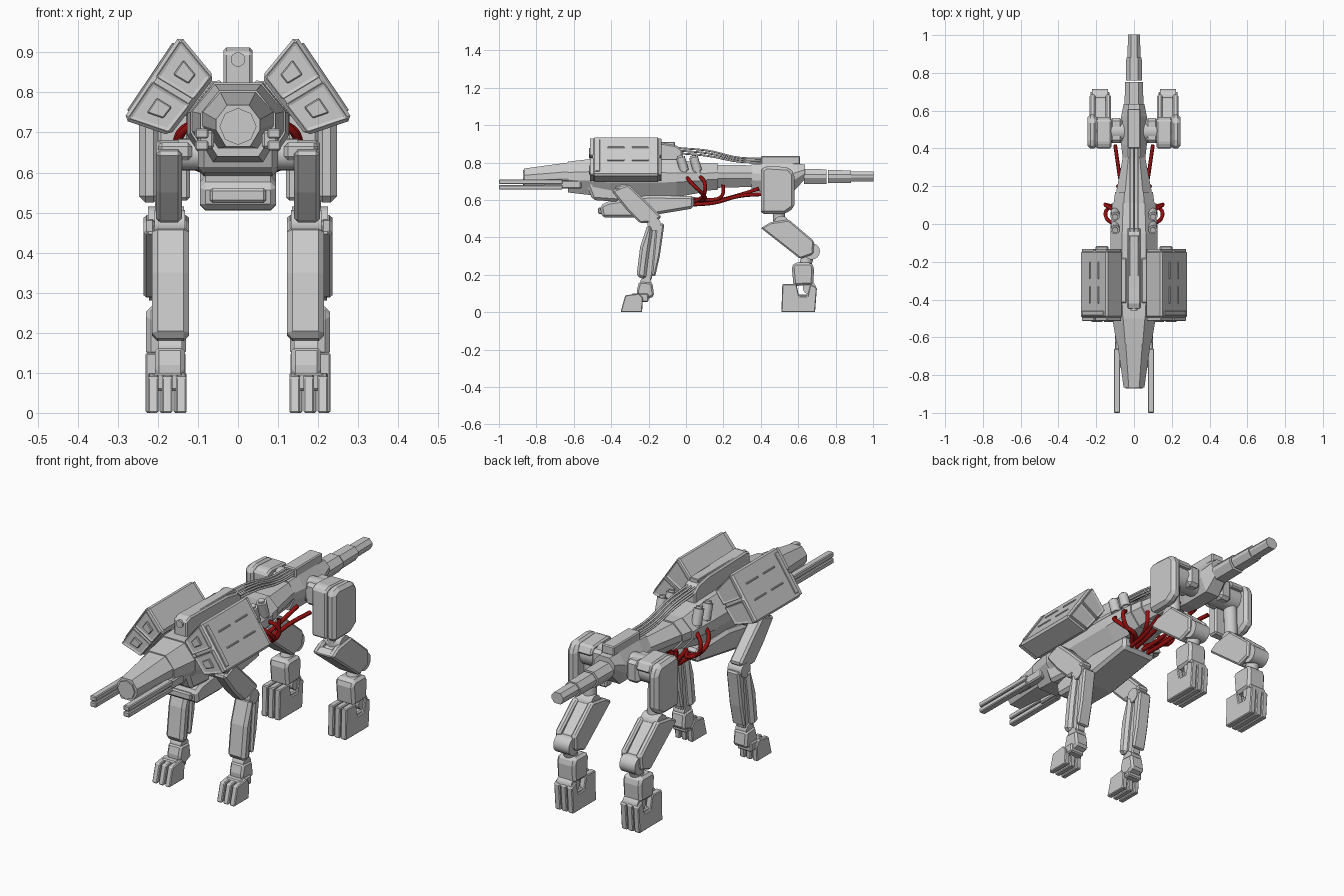
import bpy, bmesh, math
from mathutils import Vector

cube = bpy.data.objects.get("Cube")
if cube:
    bpy.data.objects.remove(cube)


def material(name, rgb):
    m = bpy.data.materials.new(name)
    m.use_nodes = True
    m.diffuse_color = (*rgb, 1)
    m.node_tree.nodes["Principled BSDF"].inputs["Base Color"].default_value = (*rgb, 1)
    return m


GREY = material("armour grey", (0.6, 0.6, 0.6))
RED = material("hose red", (0.3, 0.005, 0.005))


def finish(name, bm, bevel=0, mirror=False, mat=GREY, smooth=False):
    bmesh.ops.recalc_face_normals(bm, faces=bm.faces)
    me = bpy.data.meshes.new(name)
    bm.to_mesh(me)
    bm.free()
    me.materials.append(mat)
    ob = bpy.data.objects.new(name, me)
    bpy.context.collection.objects.link(ob)
    if smooth:
        me.shade_smooth()
        me.set_sharp_from_angle(angle=math.radians(35))
    if bevel:
        b = ob.modifiers.new("bevel", "BEVEL")
        b.width, b.segments = bevel, 1
    if mirror:
        ob.modifiers.new("mirror", "MIRROR")
    return ob


def prism(name, pts, axis, a, b, bevel=0.006, mirror=True, inset=0):
    """Extrude a profile: (y, z) along x, or (x, z) along y."""
    bm = bmesh.new()
    place = (lambda p, t: (t, *p)) if axis == "x" else (lambda p, t: (p[0], t, p[1]))
    ends = [[bm.verts.new(place(p, t)) for p in pts] for t in (a, b)]
    caps = [bm.faces.new(e) for e in ends]
    for i in range(len(pts)):
        j = (i + 1) % len(pts)
        bm.faces.new((ends[0][i], ends[0][j], ends[1][j], ends[1][i]))
    bmesh.ops.recalc_face_normals(bm, faces=bm.faces)
    if inset:
        bmesh.ops.inset_individual(bm, faces=caps, thickness=inset, depth=-0.006)
    return finish(name, bm, bevel, mirror)


def box(name, x, y, z, bevel=0.006, mirror=True):
    return prism(name, [(y[0], z[0]), (y[1], z[0]), (y[1], z[1]), (y[0], z[1])],
                 "x", *x, bevel, mirror)


def loft(name, sections, bevel=0):
    """Eight-sided hull; each section is y, bottom, top, half width."""
    bm = bmesh.new()
    rings = []
    for y, lo, hi, w in sections:
        half = [(0.55, 0), (1, 0.4), (1, 0.65), (0.5, 1)]
        ring = [(s * w, lo + (hi - lo) * t) for s, t in half]
        ring += [(-x, z) for x, z in reversed(ring)]
        rings.append([bm.verts.new((x, y, z)) for x, z in ring])
    for r, q in zip(rings, rings[1:]):
        for i in range(8):
            j = (i + 1) % 8
            bm.faces.new((r[i], r[j], q[j], q[i]))
    bm.faces.new(rings[0])
    bm.faces.new(rings[-1])
    return finish(name, bm, bevel)


def rod(name, p, q, r, r2=None, sides=16, mirror=True):
    p, q = Vector(p), Vector(q)
    bm = bmesh.new()
    bmesh.ops.create_cone(bm, cap_ends=True, segments=sides, radius1=r,
                          radius2=r2 or r, depth=(q - p).length)
    rot = Vector((0, 0, 1)).rotation_difference(q - p)
    for v in bm.verts:
        v.co = rot @ v.co + (p + q) / 2
    return finish(name, bm, 0, mirror, smooth=True)


def hose(name, pts, r, mat, mirror=True):
    cu = bpy.data.curves.new(name, "CURVE")
    cu.dimensions = "3D"
    cu.bevel_depth, cu.bevel_resolution, cu.resolution_u = r, 2, 6
    sp = cu.splines.new("BEZIER")
    sp.bezier_points.add(len(pts) - 1)
    for bp, p in zip(sp.bezier_points, pts):
        bp.co = p
        bp.handle_left_type = bp.handle_right_type = "AUTO"
    cu.use_fill_caps = True
    cu.materials.append(mat)
    ob = bpy.data.objects.new(name, cu)
    bpy.context.collection.objects.link(ob)
    if mirror:
        ob.modifiers.new("mirror", "MIRROR")


# Head, trunk, waist and pelvis
loft("snout", [(-.865, .665, .768, .055), (-.63, .66, .80, .088)])
rod("snout_sensor", (0, -.872, .715), (0, -.86, .715), .046, sides=8, mirror=False)
loft("neck", [(-.63, .64, .805, .093), (-.5, .625, .82, .115)])
loft("trunk", [(-.5, .615, .825, .118), (-.4, .605, .825, .127), (-.05, .615, .815, .125),
               (.11, .645, .795, .115)])
loft("waist_collar", [(.11, .65, .795, .108), (.17, .655, .795, .1)])
loft("waist", [(.17, .665, .788, .094), (.36, .67, .785, .058)])
loft("pelvis", [(.35, .65, .79, .06), (.42, .64, .795, .068), (.57, .64, .795, .068),
                (.635, .71, .79, .055)])
prism("chest_guard", [(-.54, .7), (-.5, .60), (-.36, .59), (-.34, .66), (-.4, .74)],
      "x", -.1, .1, .015, False)
prism("belly_pack", [(-.46, .57), (-.45, .507), (-.26, .505), (.04, .555), (.045, .62),
                     (-.2, .625), (-.42, .59)], "x", -.095, .095, .014, False)
box("belly_plate", (-.07, .07), (-.47, -.44), (.525, .56), .006, False)

# Cheek guns
box("gun_barrel_upper", (.074, .107), (-1, -.66), (.685, .71), .004)
box("gun_barrel_lower", (.074, .107), (-1, -.66), (.655, .68), .004)
box("gun_receiver", (.06, .1), (-.76, -.56), (.66, .705))

# Tail segments
for i, (y, r) in enumerate([(.63, .05), (.76, .043), (.88, .034)]):
    loft("tail_segment_%d" % (i + 1), [(y, .725 - r * .8, .725 + r * .8, r),
                                       (y + .122, .725 - r * .78, .725 + r * .78, r * .95)])

# Spine housings and conduits
prism("spine_housing", [(-.45, .79), (-.45, .9), (-.42, .912), (-.13, .905), (-.05, .89),
                        (-.02, .865), (-.02, .8)], "x", -.036, .036, .007, False)
rod("spine_lens", (0, -.458, .882), (0, -.445, .882), .018, mirror=False)
box("spine_cap", (-.024, .024), (-.4, -.06), (.8, .91), .003, False)
prism("rear_spine_housing", [(.4, .78), (.4, .835), (.61, .835), (.61, .79)],
      "x", -.034, .034, .005, False)
for i in range(3):
    for x in (0, .02):
        hose("spine_conduit", [(x, -.04, .85 + i * .014), (x, .12, .835 + i * .014),
                               (x, .28, .805 + i * .011), (x, .41, .8 + i * .011)],
             .005, GREY, x > 0)

# Shoulder pods: sloped casings, front and rear tiles, raised strips
A, B, C, D = [Vector(p) for p in ((.145, .943), (.058, .838), (.17, .692), (.287, .732))]
prism("pod_casing", [A, B, C, D], "y", -.5, -.14, .012)
AD, BC = A.lerp(D, .5), B.lerp(C, .45)
for part, quad in (("upper", (A, B, BC, AD)), ("lower", (AD, BC, C, D))):
    mid = sum(quad, Vector((0, 0))) / 4
    tile = [mid + (p - mid) * .88 for p in quad]
    prism("pod_%s_tile" % part, tile, "y", -.515, -.13, .003, inset=.009)
    prism("pod_%s_latch" % part, [mid + (p - mid) * .35 for p in quad], "y", -.519, -.5, .003)
out = Vector((.208, .143)).normalized() * .005
for t in (.3, .62):
    for y in (-.42, -.29):
        p, q = A.lerp(D, t - .015), A.lerp(D, t + .015)
        prism("pod_strip", [p - out, q - out, q + out, p + out], "y", y, y + .09, .002)
prism("pod_side_band", [A.lerp(D, .1) - out, A.lerp(D, .9) - out, A.lerp(D, .9) + out,
                        A.lerp(D, .1) + out], "y", -.485, -.46, .002)
prism("pod_mount", [(.03, .76), (.14, .74), (.16, .82), (.04, .83)], "y", -.42, -.18)

# Flank canisters
for y in (-.03, .04):
    rod("canister", (.1, y, .828), (.1, y + .022, .755), .024)
    rod("canister_cap", (.1, y - .003, .838), (.1, y, .826), .015)
    rod("canister_neck", (.1, y + .02, .76), (.1, y + .03, .725), .017)

# Red hoses
for path in ([(.1, -.002, .73), (.145, .03, .69), (.14, .08, .64), (.08, .1, .605), (.04, .05, .6)],
             [(.1, .07, .73), (.15, .1, .69), (.14, .1, .64), (.08, .08, .61), (.05, .04, .59)],
             [(.085, .2, .68), (.08, .19, .62), (.05, .12, .6), (.03, .04, .605)],
             [(.05, .04, .575), (.06, .15, .585), (.08, .28, .62), (.1, .42, .632)],
             [(.02, .04, .58), (.03, .16, .595), (.04, .28, .625), (.05, .39, .66)]):
    hose("red_hose", path, .01, RED)

# Front legs
rod("shoulder_axle", (.07, -.33, .645), (.15, -.33, .645), .04)
box("shoulder_block", (.115, .2), (-.38, -.29), (.63, .675), .01)
prism("front_upper_leg", [(-.4, .65), (-.31, .685), (-.22, .6), (-.13, .51), (-.165, .48),
                          (-.245, .475), (-.32, .55)], "x", .14, .205, .01)
rod("elbow", (.132, -.17, .47), (.208, -.17, .47), .036)
prism("front_shin_shell", [(-.205, .47), (-.175, .46), (-.2, .3), (-.215, .175), (-.265, .19),
                           (-.245, .35)], "x", .122, .215, .014)
prism("front_shin_core", [(-.19, .48), (-.135, .47), (-.16, .3), (-.185, .17), (-.23, .17)],
      "x", .145, .193, .006)
prism("front_shin_guard", [(-.16, .47), (-.115, .475), (-.14, .3), (-.165, .19), (-.185, .2)],
      "x", .135, .204, .008)
rod("front_ankle", (.14, -.215, .16), (.2, -.215, .16), .03)
prism("front_ankle_cuff", [(-.265, .11), (-.25, .165), (-.18, .16), (-.17, .085), (-.22, .065),
                           (-.255, .08)], "x", .133, .207, .01)

# Rear legs
rod("hip_axle", (0, .49, .71), (.2, .49, .71), .06)
box("hip_block", (.06, .13), (.43, .56), (.655, .765), .015)
prism("hip_outer_plate", [(.4, .525), (.4, .765), (.43, .782), (.55, .775), (.58, .74),
                          (.58, .56), (.53, .525)], "x", .195, .247, .016)
prism("hip_hood", [(.4, .53), (.4, .765), (.43, .78), (.55, .772), (.57, .73), (.47, .735),
                   (.45, .7), (.45, .53)], "x", .12, .2, .008)
rod("hip_strut", (.175, .49, .7), (.175, .5, .45), .032)
rod("thigh_pivot", (.135, .51, .475), (.225, .51, .475), .04)
prism("thigh_core", [(.43, .45), (.54, .49), (.67, .37), (.68, .3), (.61, .3)], "x", .145, .21)
thigh = [(.4, .45), (.45, .48), (.55, .495), (.685, .38), (.68, .31), (.61, .285)]
prism("thigh_outer_plate", thigh, "x", .205, .236, .008)
prism("thigh_inner_plate", thigh, "x", .122, .15, .008)
prism("thigh_front_plate", [(.4, .45), (.44, .47), (.63, .31), (.61, .285)], "x", .13, .23)
rod("knee", (.138, .672, .325), (.222, .672, .325), .044)
rod("knee_link", (.18, .66, .32), (.18, .625, .22), .032)
prism("rear_shin", [(.565, .245), (.58, .265), (.67, .265), (.685, .24), (.68, .145),
                    (.575, .14)], "x", .13, .23, .014)
rod("rear_ankle", (.14, .66, .13), (.22, .66, .13), .035)
box("rear_foot_bridge", (.14, .22), (.55, .68), (.06, .095))

# Toes, three to a foot
for x in (.128, .163, .198):
    prism("front_toe", [(-.35, 0), (-.325, .09), (-.25, .1), (-.23, .075), (-.235, 0)],
          "x", x, x + .027, .004)
    prism("rear_toe", [(.51, 0), (.515, .15), (.59, .15), (.605, .085), (.65, .085),
                       (.665, .15), (.7, .13), (.69, 0)], "x", x + .003, x + .033, .004)
box("front_foot_bridge", (.138, .215), (-.29, -.2), (.055, .1))
